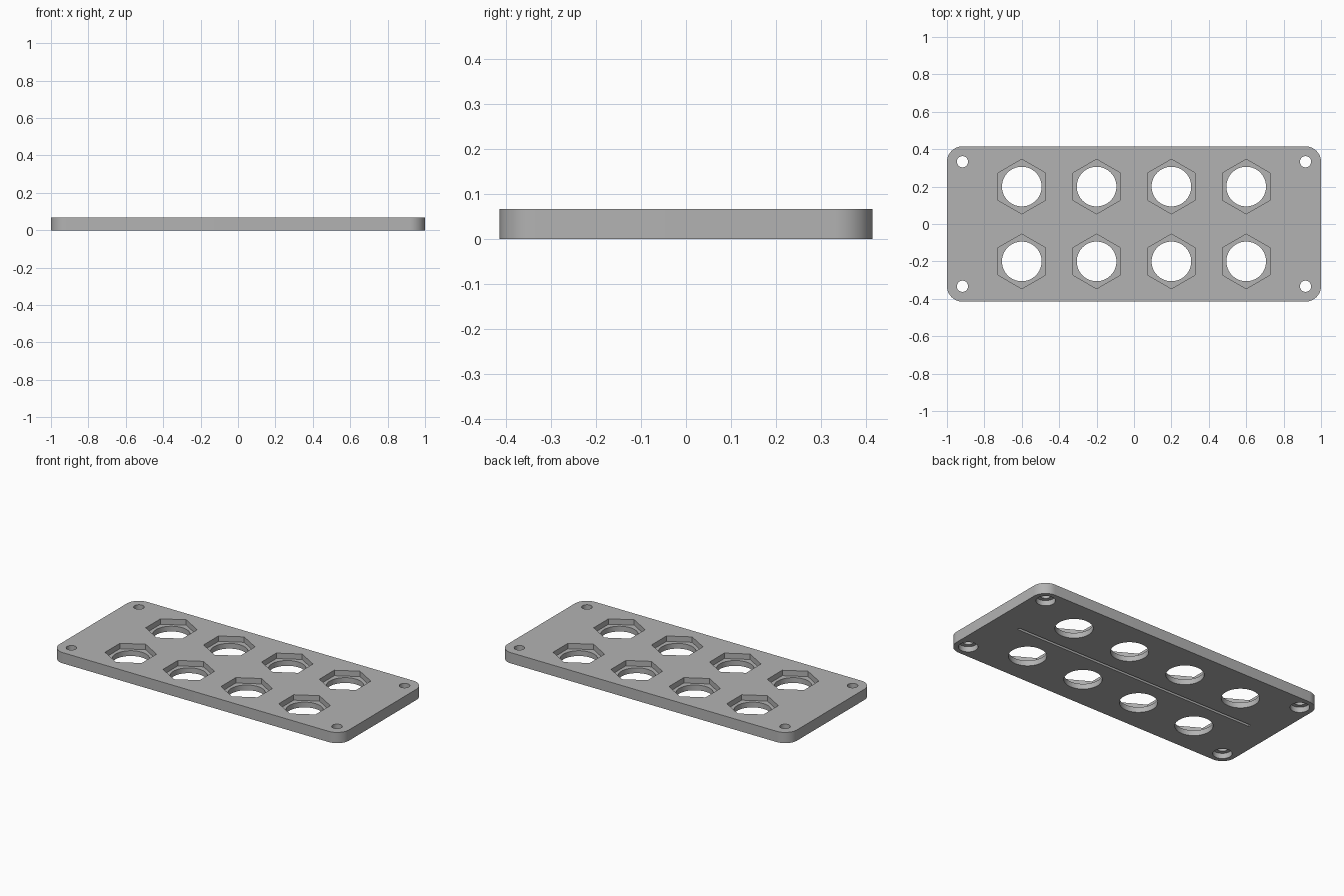
import bpy, bmesh, math
from mathutils import Matrix

if "Cube" in bpy.data.objects:
    bpy.data.objects.remove(bpy.data.objects["Cube"])

LX, LY, T = 1.0, 0.415, 0.067           # half length, half width, thickness
CORNER = 0.083                          # plan corner radius
HEX_FLOOR = 0.033                       # height of the hexagonal pocket floor
BORES = [(x, y) for x in (-0.6, -0.2, 0.2, 0.6) for y in (-0.2, 0.2)]
SCREWS = [(x, y) for x in (-0.917, 0.917) for y in (-0.333, 0.333)]


def prism(bm, x, y, radius, z0, z1, sides, turn=0.0):
    """Closed upright prism between two heights."""
    place = Matrix.Translation((x, y, (z0 + z1) / 2)) @ Matrix.Rotation(turn, 4, 'Z')
    bmesh.ops.create_cone(bm, cap_ends=True, segments=sides, radius1=radius,
                          radius2=radius, depth=z1 - z0, matrix=place)


def make_object(name, bm):
    mesh = bpy.data.meshes.new(name)
    bm.to_mesh(mesh)
    bm.free()
    obj = bpy.data.objects.new(name, mesh)
    bpy.context.collection.objects.link(obj)
    return obj


# Rounded plate outline, extruded upwards
bm = bmesh.new()
outline = []
for i, (sx, sy) in enumerate([(1, 1), (-1, 1), (-1, -1), (1, -1)]):
    for k in range(17):
        a = math.pi / 2 * (i + k / 16)
        outline.append(bm.verts.new((sx * (LX - CORNER) + CORNER * math.cos(a),
                                     sy * (LY - CORNER) + CORNER * math.sin(a), 0)))
base = bm.faces.new(outline)
top = bmesh.ops.extrude_face_region(bm, geom=[base])['geom']
bmesh.ops.translate(bm, vec=(0, 0, T),
                    verts=[v for v in top if isinstance(v, bmesh.types.BMVert)])
bmesh.ops.recalc_face_normals(bm, faces=bm.faces)
plate = make_object("mounting_plate", bm)

# Pockets: hexagons from above, screw head recesses and a long groove from below
bm = bmesh.new()
for x, y in BORES:
    prism(bm, x, y, 0.146, HEX_FLOOR, T + 0.05, 6, math.pi / 6 * 0)
for x, y in SCREWS:
    prism(bm, x, y, 0.054, -0.05, 0.033, 48)
bmesh.ops.create_cube(bm, size=1, matrix=Matrix.Translation((0, 0, -0.01))
                      @ Matrix.Diagonal((1.667, 0.017, 0.053, 1)))
pockets = make_object("pocket_cutter", bm)

# Through holes
bm = bmesh.new()
for x, y in BORES:
    prism(bm, x, y, 0.106, -0.05, T + 0.05, 64)
for x, y in SCREWS:
    prism(bm, x, y, 0.03, -0.05, T + 0.05, 40)
bores = make_object("bore_cutter", bm)

# Cut the plate and discard the cutters
bpy.context.view_layer.objects.active = plate
plate.select_set(True)
for cutter in (pockets, bores):
    cutter.hide_render = True
    cutter.select_set(False)
    mod = plate.modifiers.new("cut", 'BOOLEAN')
    mod.operation = 'DIFFERENCE'
    mod.solver = 'EXACT'
    mod.object = cutter
    bpy.ops.object.modifier_apply(modifier=mod.name)
    bpy.data.objects.remove(cutter)

# Single grey finish
grey = bpy.data.materials.new("plain_grey")
grey.diffuse_color = (0.45, 0.45, 0.45, 1)
grey.use_nodes = True
grey.node_tree.nodes["Principled BSDF"].inputs["Base Color"].default_value = grey.diffuse_color
plate.data.materials.clear()
plate.data.materials.append(grey)
for poly in plate.data.polygons:
    poly.material_index = 0
bpy.ops.object.shade_smooth_by_angle(angle=math.radians(30))
